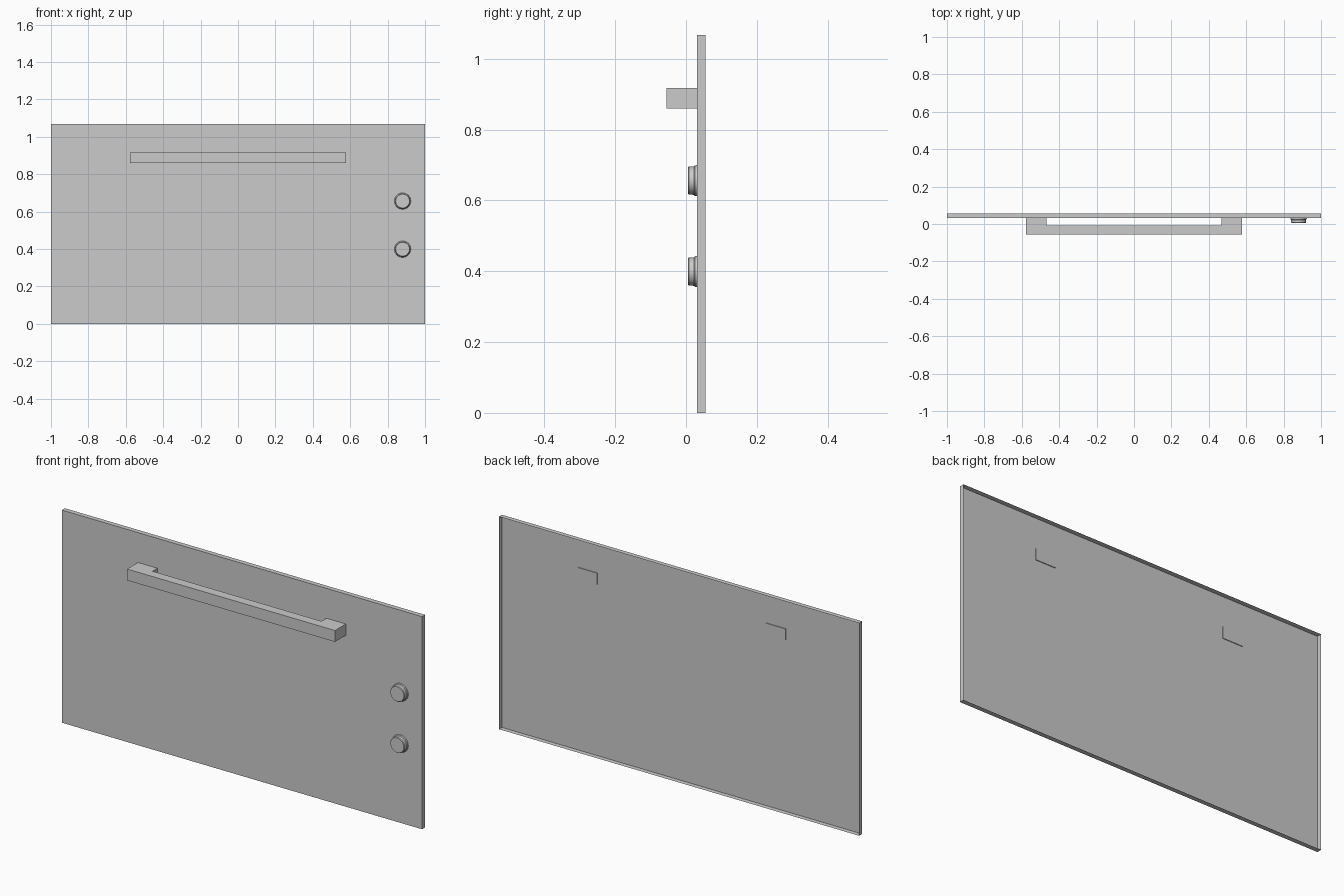
import bpy, bmesh, math

if "Cube" in bpy.data.objects:
    bpy.data.objects.remove(bpy.data.objects["Cube"])

FRONT, BACK = 0.031, 0.055      # panel front face and rear rim
HEIGHT = 1.067


def make_object(name, bm):
    bmesh.ops.recalc_face_normals(bm, faces=bm.faces)
    mesh = bpy.data.meshes.new(name)
    bm.to_mesh(mesh)
    bm.free()
    obj = bpy.data.objects.new(name, mesh)
    bpy.context.collection.objects.link(obj)
    return obj


# Door panel: a front sheet with a folded rim, open at the back
bm = bmesh.new()
front = [bm.verts.new((x, FRONT, z)) for x, z in
         [(-1, 0), (1, 0), (1, HEIGHT), (-1, HEIGHT)]]
sheet = bm.faces.new(front)
rim = bmesh.ops.extrude_edge_only(bm, edges=list(sheet.edges))
rim_verts = [v for v in rim["geom"] if isinstance(v, bmesh.types.BMVert)]
bmesh.ops.translate(bm, verts=rim_verts, vec=(0, BACK - FRONT, 0))
panel = make_object("door_panel", bm)
# keep the sheet facing the viewer
if panel.data.polygons[0].normal.y > 0:
    panel.data.flip_normals()

# Handle: U-shaped outline extruded upward, feet just piercing the sheet
half = [(0.577, -0.055), (0.577, FRONT + 0.004),
        (0.469, FRONT + 0.004), (0.469, -0.008)]
outline = half + [(-x, y) for x, y in reversed(half)]
bm = bmesh.new()
base = bm.faces.new([bm.verts.new((x, y, 0.86)) for x, y in outline])
top = bmesh.ops.extrude_face_region(bm, geom=[base])
top_verts = [v for v in top["geom"] if isinstance(v, bmesh.types.BMVert)]
bmesh.ops.translate(bm, verts=top_verts, vec=(0, 0, 0.057))
make_object("handle", bm)


# Knobs: a turned profile of (radius, y), with a flared collar at the panel
KNOB = [(0, 0.005), (0.037, 0.005), (0.0395, 0.008), (0.040, 0.022),
        (0.043, 0.025), (0.044, FRONT), (0, FRONT)]


def knob(name, x, z):
    bm = bmesh.new()
    verts = [bm.verts.new((r, y, 0)) for r, y in KNOB]
    edges = [bm.edges.new(pair) for pair in zip(verts, verts[1:])]
    bmesh.ops.spin(bm, geom=verts + edges, cent=(0, 0, 0), axis=(0, 1, 0),
                   angle=math.tau, steps=32, use_merge=True)
    bmesh.ops.remove_doubles(bm, verts=bm.verts, dist=1e-5)
    obj = make_object(name, bm)
    obj.location = (x, 0, z)
    bpy.ops.object.select_all(action='DESELECT')
    obj.select_set(True)
    bpy.context.view_layer.objects.active = obj
    bpy.ops.object.shade_smooth_by_angle(angle=math.radians(30))


knob("upper_knob", 0.88, 0.656)
knob("lower_knob", 0.88, 0.399)
